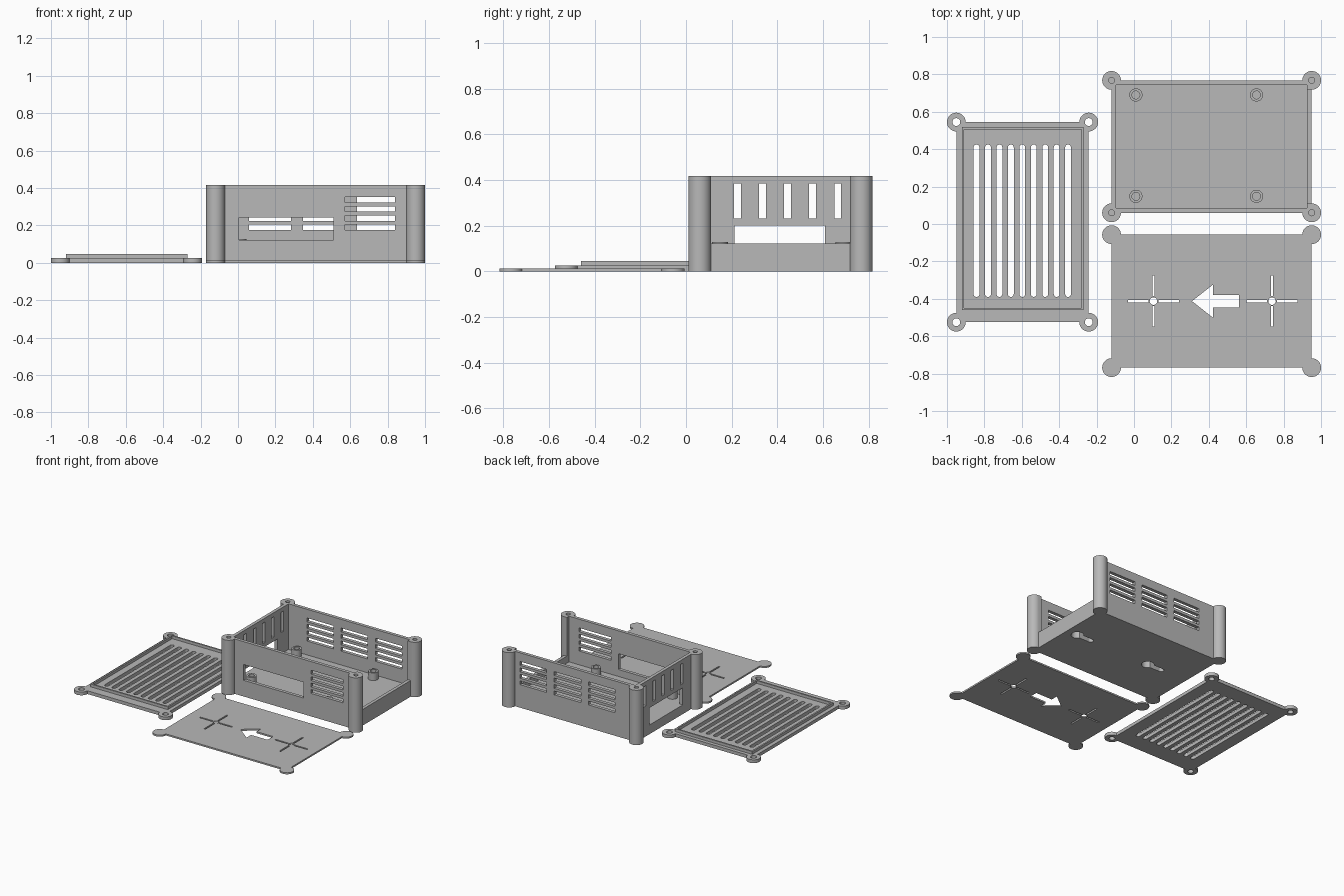
import bpy
import bmesh
from math import cos, sin, pi, radians
from mathutils import Vector

default = bpy.data.objects.get("Cube")
if default:
    bpy.data.objects.remove(default, do_unlink=True)

grey = bpy.data.materials.new("plain grey")
grey.use_nodes = True
GREY = (0.48, 0.48, 0.48, 1)
grey.diffuse_color = GREY
grey.node_tree.nodes["Principled BSDF"].inputs["Base Color"].default_value = GREY


# ---- outlines and solids ----
def rect(x0, y0, x1, y1):
    return [(x0, y0), (x1, y0), (x1, y1), (x0, y1)]


def circle(x, y, r, n=48):
    return [(x + r * cos(2 * pi * i / n), y + r * sin(2 * pi * i / n)) for i in range(n)]


def stadium(x, y0, y1, r, n=12):
    top = [(x + r * cos(pi * i / n), y1 - r + r * sin(pi * i / n)) for i in range(n + 1)]
    low = [(x - r * cos(pi * i / n), y0 + r - r * sin(pi * i / n)) for i in range(n + 1)]
    return top + low


def prism(name, outline, lo, hi):
    bm = bmesh.new()
    face = bm.faces.new([bm.verts.new((x, y, lo)) for x, y in outline])
    moved = bmesh.ops.extrude_face_region(bm, geom=[face])["geom"]
    verts = [v for v in moved if isinstance(v, bmesh.types.BMVert)]
    bmesh.ops.translate(bm, verts=verts, vec=Vector((0, 0, hi - lo)))
    bmesh.ops.recalc_face_normals(bm, faces=bm.faces[:])
    mesh = bpy.data.meshes.new(name)
    bm.to_mesh(mesh)
    bm.free()
    mesh.materials.append(grey)
    obj = bpy.data.objects.new(name, mesh)
    bpy.context.collection.objects.link(obj)
    return obj


def combine(obj, operation, outline, lo, hi):
    tool = prism("helper", outline, lo, hi)
    tool.hide_render = True
    mod = obj.modifiers.new("combine", "BOOLEAN")
    mod.operation = operation
    mod.solver = "EXACT"
    mod.object = tool
    activate(obj)
    bpy.ops.object.modifier_apply(modifier=mod.name)
    bpy.data.objects.remove(tool, do_unlink=True)


def activate(obj):
    bpy.ops.object.select_all(action="DESELECT")
    obj.select_set(True)
    bpy.context.view_layer.objects.active = obj


def add(obj, outline, lo, hi):
    combine(obj, "UNION", outline, lo, hi)


def cut(obj, outline, lo, hi):
    combine(obj, "DIFFERENCE", outline, lo, hi)


def finish(obj):
    activate(obj)
    bpy.ops.object.shade_smooth_by_angle(angle=radians(30))


def corners(x0, y0, x1, y1):
    return [(x, y) for x in (x0, x1) for y in (y0, y1)]


R = 0.05               # corner pillar and ear radius
X0, X1 = -0.12, 0.95   # box footprint
Y0, Y1 = 0.06, 0.768
WALL, FLOOR, TOP = 0.025, 0.07, 0.417
LOW = 0.123            # low end wall

# ---- case with corner pillars ----
case = prism("case", rect(X0, Y0, X1, Y1), 0, TOP)
for x, y in corners(X0, Y0, X1, Y1):
    add(case, circle(x, y, R), 0, TOP)
cut(case, rect(X0 + WALL, Y0 + WALL, X1 - WALL, Y1 - WALL), FLOOR, 0.5)
cut(case, rect(X1 - 0.04, Y0 + R, X1 + 0.1, Y1 - R), LOW, 0.5)
for x, y in corners(X0, Y0, X1, Y1):
    cut(case, circle(x, y, 0.016, 24), 0.2, 0.5)

# front port, and rows of vents in front and back walls
cut(case, rect(0.005, Y0 - 0.02, 0.51, Y0 + 0.04), LOW, 0.243)
for row in range(4):
    z = 0.175 + row * 0.049
    cut(case, rect(0.572, Y0 - 0.02, 0.84, Y0 + 0.04), z, z + 0.029)
    for group in range(3):
        x = 0.059 + group * 0.288
        cut(case, rect(x, Y1 - 0.04, x + 0.224, Y1 + 0.02), z, z + 0.029)

# end port and upright vents
cut(case, rect(X0 - 0.02, 0.212, X0 + 0.04, 0.61), FLOOR, 0.2)
for i in range(5):
    y = 0.21 + i * 0.11
    cut(case, rect(X0 - 0.02, y, X0 + 0.04, y + 0.03), 0.232, 0.386)

# blind keyholes for hanging, under the floor
for x in (0.104, 0.738):
    y = (Y0 + Y1) / 2
    cut(case, circle(x + 0.12, y, 0.043, 32), -0.1, 0.05)
    cut(case, rect(x, y - 0.02, x + 0.12, y + 0.02), -0.1, 0.05)
    cut(case, circle(x, y, 0.0201, 24), -0.1, 0.05)
finish(case)

# ---- board standoffs ----
for i, (x, y) in enumerate(corners(0.01, 0.148, 0.655, 0.69)):
    post = prism("standoff_%d" % (i + 1), circle(x, y, 0.035, 32), FLOOR - 0.005, 0.128)
    cut(post, circle(x, y, 0.021, 24), FLOOR + 0.001, 0.2)
    finish(post)

# ---- slotted lid with raised rim ----
LX0, LX1, LY0, LY1 = -0.95, -0.242, -0.525, 0.545
LID = 0.025
lid = prism("lid", rect(LX0, LY0, LX1, LY1), 0, LID)
for x, y in corners(LX0, LY0, LX1, LY1):
    add(lid, circle(x, y, R), 0, LID)
for x, y in corners(LX0, LY0, LX1, LY1):
    cut(lid, circle(x, y, 0.021, 24), -0.1, 0.1)
for i in range(9):
    cut(lid, stadium(-0.842 + i * 0.0612, -0.39, 0.425, 0.0155), -0.1, 0.1)
finish(lid)

rim = prism("lid_rim", rect(-0.92, -0.46, -0.269, 0.518), LID - 0.004, 0.046)
cut(rim, rect(-0.908, -0.448, -0.281, 0.506), -0.1, 0.1)

# ---- drilling template ----
PY0, PY1, SHEET = -0.768, -0.057, 0.012
plate = prism("template_plate", rect(X0, PY0, X1, PY1), 0, SHEET)
for x, y in corners(X0, PY0, X1, PY1):
    add(plate, circle(x, y, R), 0, SHEET)
MID = (PY0 + PY1) / 2
for x in (0.104, 0.738):
    cut(plate, circle(x, MID, 0.02, 24), -0.1, 0.1)
    for s in (-1, 1):
        a, b = sorted((s * 0.027, s * 0.136))
        cut(plate, rect(x + a, MID - 0.006, x + b, MID + 0.006), -0.1, 0.1)
        cut(plate, rect(x - 0.006, MID + a, x + 0.006, MID + b), -0.1, 0.1)
arrow = [(0.31, 0), (0.422, -0.088), (0.422, -0.033), (0.561, -0.033),
         (0.561, 0.033), (0.422, 0.033), (0.422, 0.088)]
cut(plate, [(x, MID + y) for x, y in arrow], -0.1, 0.1)
finish(plate)
